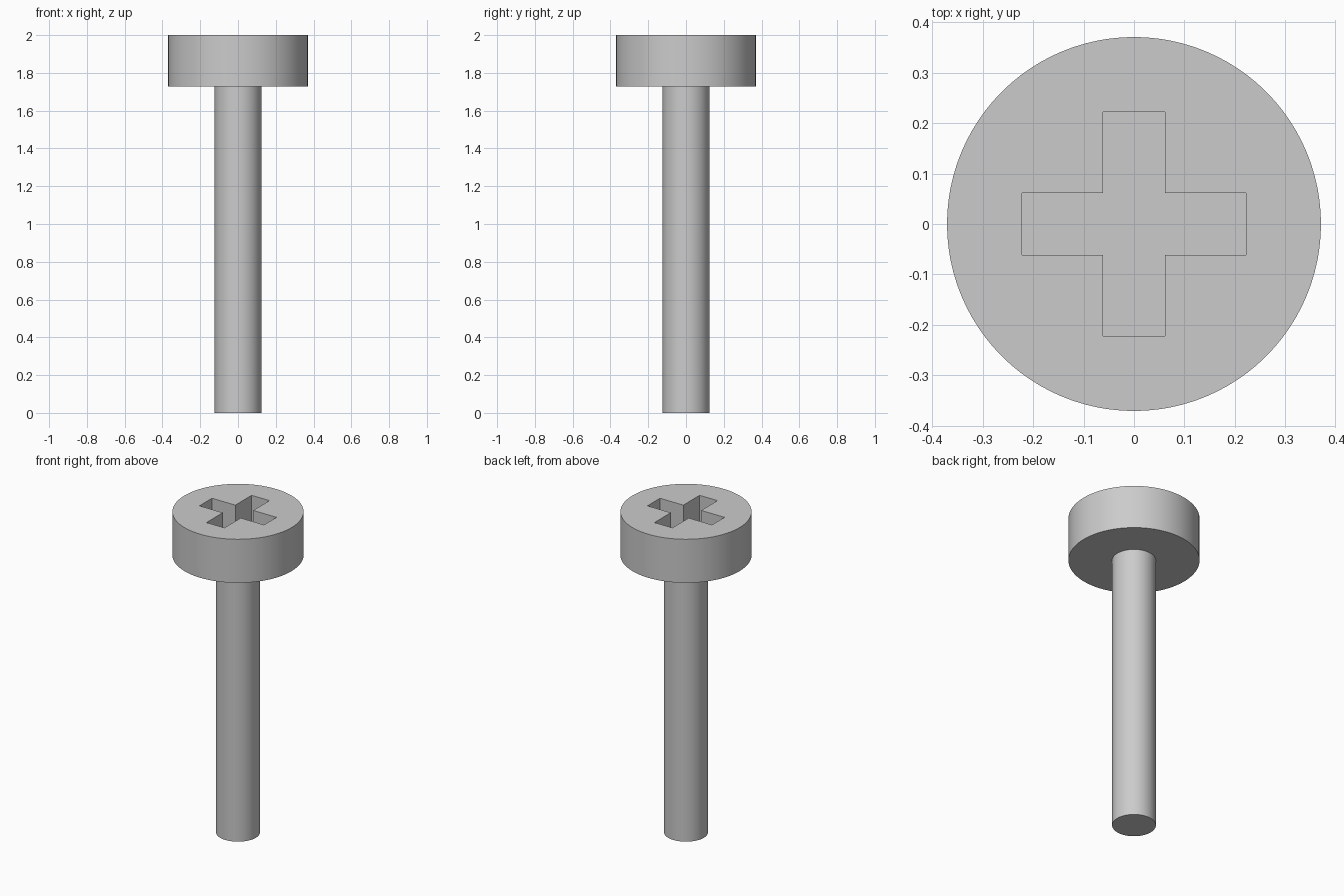
import bpy
import bmesh
import math

cube = bpy.data.objects.get("Cube")
if cube:
    bpy.data.objects.remove(cube, do_unlink=True)

SHAFT_R, HEAD_R = 0.1235, 0.3704
HEAD_BOTTOM, TOP = 1.7284, 2.0
SLOT_HALF_WIDTH, SLOT_REACH, SLOT_DEPTH = 0.0617, 0.2222, 0.185
SIDES = 96

steel = bpy.data.materials.new("steel grey")
steel.use_nodes = True
colour = (0.6, 0.6, 0.6, 1)
steel.diffuse_color = colour
steel.node_tree.nodes["Principled BSDF"].inputs["Base Color"].default_value = colour


def add_object(name, bm):
    bmesh.ops.recalc_face_normals(bm, faces=bm.faces)
    mesh = bpy.data.meshes.new(name)
    bm.to_mesh(mesh)
    bm.free()
    mesh.materials.append(steel)
    obj = bpy.data.objects.new(name, mesh)
    bpy.context.collection.objects.link(obj)
    return obj


def prism(name, outline, bottom, top):
    """Extrude a flat outline between two heights."""
    bm = bmesh.new()
    face = bm.faces.new([bm.verts.new((x, y, bottom)) for x, y in outline])
    grown = bmesh.ops.extrude_face_region(bm, geom=[face], use_keep_orig=True)
    verts = [v for v in grown["geom"] if isinstance(v, bmesh.types.BMVert)]
    bmesh.ops.translate(bm, verts=verts, vec=(0, 0, top - bottom))
    return add_object(name, bm)


def circle(radius):
    angles = [math.tau * i / SIDES for i in range(SIDES)]
    return [(radius * math.cos(a), radius * math.sin(a)) for a in angles]


# Cross outline: one arm's three corners, turned four times
w, r = SLOT_HALF_WIDTH, SLOT_REACH
cross = []
for turn in range(4):
    c, s = round(math.cos(turn * math.pi / 2)), round(math.sin(turn * math.pi / 2))
    cross += [(c * x - s * y, s * x + c * y) for x, y in ((r, -w), (r, w), (w, w))]

# Head with the cross recess cut in
head = prism("screw_head", circle(HEAD_R), HEAD_BOTTOM, TOP)
cutter = prism("recess_cutter", cross, TOP - SLOT_DEPTH, TOP + 0.1)
cutter.hide_render = True
cutter.hide_viewport = True
cutter.display_type = 'WIRE'
cut = head.modifiers.new("cross_recess", 'BOOLEAN')
cut.operation = 'DIFFERENCE'
cut.solver = 'EXACT'
cut.object = cutter

# Bake the cut so that shading follows the final edges
graph = bpy.context.evaluated_depsgraph_get()
baked = bpy.data.meshes.new_from_object(head.evaluated_get(graph))
head.modifiers.clear()
head.data = baked
bpy.data.objects.remove(cutter, do_unlink=True)

# Plain shaft
shaft = prism("screw_shaft", circle(SHAFT_R), 0, HEAD_BOTTOM)

# Round sides smooth, rims and recess sharp
bpy.ops.object.select_all(action='DESELECT')
for obj in (head, shaft):
    obj.select_set(True)
bpy.context.view_layer.objects.active = head
bpy.ops.object.shade_smooth_by_angle(angle=math.radians(30))
